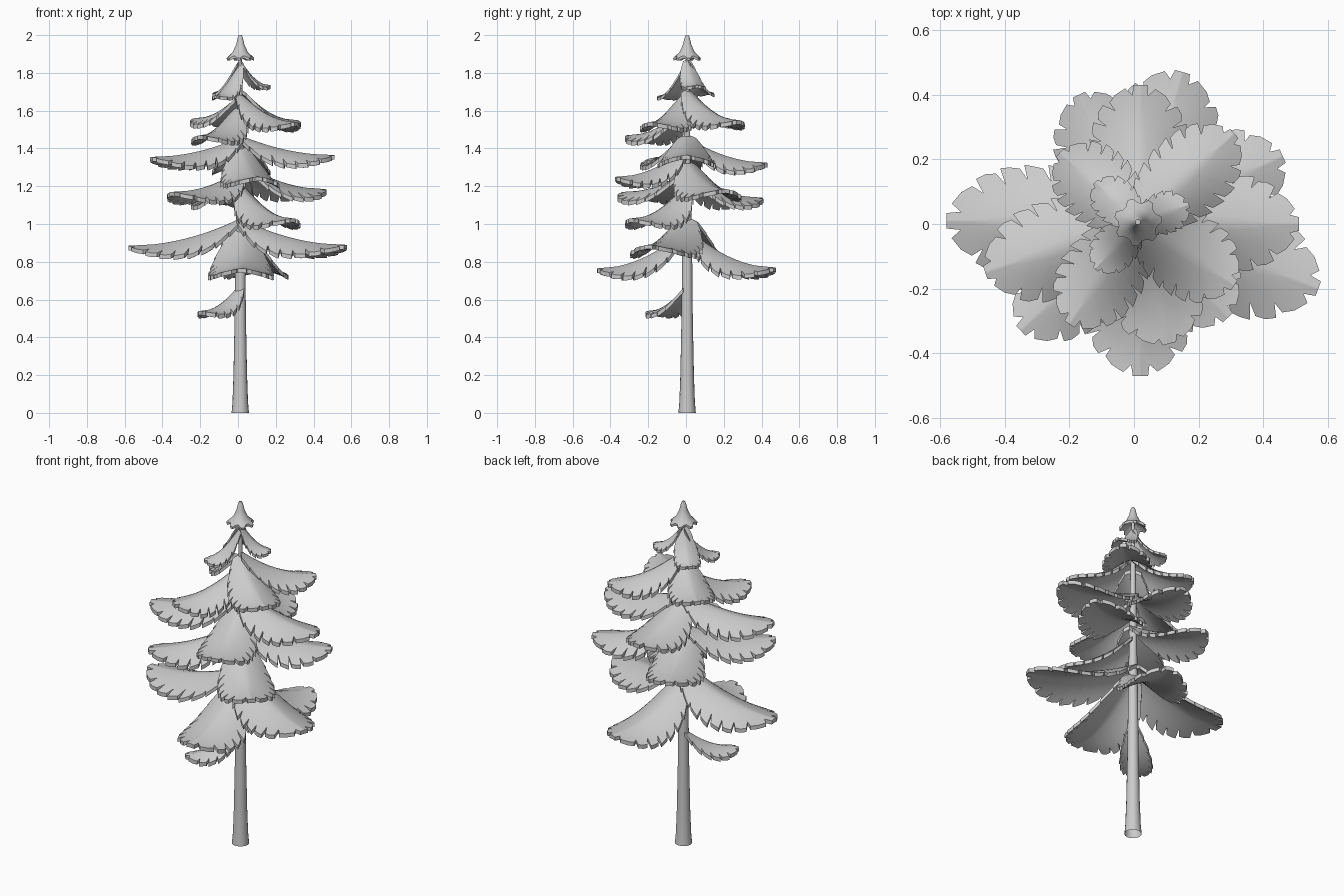
import bpy, bmesh, math, random

if "Cube" in bpy.data.objects:
    bpy.data.objects.remove(bpy.data.objects["Cube"])

random.seed(4)
CX, CY = 0.012, 0.006


def finish(name, bm, angle=35):
    bmesh.ops.recalc_face_normals(bm, faces=bm.faces)
    me = bpy.data.meshes.new(name)
    bm.to_mesh(me)
    bm.free()
    ob = bpy.data.objects.new(name, me)
    bpy.context.collection.objects.link(ob)
    bpy.ops.object.select_all(action='DESELECT')
    ob.select_set(True)
    bpy.context.view_layer.objects.active = ob
    bpy.ops.object.shade_smooth_by_angle(angle=math.radians(angle))
    return ob


def lathe(name, profile, sides, jag=None, capped=True):
    """Spin (radius, z) points round the trunk axis; jag(ring, side) scales the radius."""
    bm = bmesh.new()
    rings = []
    for i, (r, z) in enumerate(profile):
        ring = []
        for k in range(sides):
            a = 2 * math.pi * k / sides
            s, dz = jag(i, k) if jag else (1, 0)
            ring.append(bm.verts.new((CX + r * s * math.cos(a), CY + r * s * math.sin(a), z + dz)))
        rings.append(ring)
    for a, b in zip(rings, rings[1:]):
        for k in range(sides):
            n = (k + 1) % sides
            bm.faces.new((a[k], a[n], b[n], b[k]))
    if capped:
        bm.faces.new(rings[0])
        bm.faces.new(rings[-1])
    return finish(name, bm)


# outline half-width along the branch (fraction of length, fraction of max width)
OUTLINE = [(0, .34), (.1, .60), (.25, .86), (.45, 1), (.65, 1), (.8, .85), (.92, .54), (1, .14)]


def outline(u):
    for (a, wa), (b, wb) in zip(OUTLINE, OUTLINE[1:]):
        if u <= b:
            return wa + (wb - wa) * (u - a) / (b - a)
    return OUTLINE[-1][1]


def side_rows(teeth):
    """Vein rows: (position, reach), reach < 1 where a notch is cut."""
    rows = [(0, 1)]
    for i in range(teeth):
        u0, d = i / teeth, .97 / teeth
        cut = random.uniform(.70, .82) + (.1 if i < 2 else 0)
        rows += [(u0 + .4 * d, 1.0), (u0 + .76 * d, 1.03), (u0 + .88 * d, cut)]
        if i < teeth - 1:
            rows.append((u0 + 1.02 * d, .96))
    rows.append((1, 1))
    return rows


def branch(name, tx, ty, z0, z1, w):
    """Drooping, arched bough with a toothed rim and a crease at the tip."""
    dx, dy = tx - CX, ty - CY
    length = math.hypot(dx, dy)
    dx, dy = dx / length, dy / length
    thick = 0.022 if length > .25 else 0.016
    rows = side_rows(8 if length > .3 else 6)
    cols = (0, .15, .4, .62, .82, 1)

    def place(u, reach, c, side, down):
        ridge = 1 if u == 1 else .8 * u               # veins sweep towards the tip
        f = c * (1 - (1 - reach) * c)
        lon = ridge + f * (u - ridge)
        lat = f * outline(u) * w
        q = min(lon, 1)
        z = z0 - (z0 - z1) * (1 - (1 - q) ** 2)
        z -= (.78 - .58 * q) * w * (lat / w) ** (1.75 - .5 * q)
        z -= down * thick
        x = lon * length
        return (CX + dx * x - dy * lat * side, CY + dy * x + dx * lat * side, z)

    bm = bmesh.new()
    top, low = [], []
    for u, reach in rows:
        for store, down in ((top, 0), (low, 1)):
            right = [place(u, reach, c, -1, down) for c in reversed(cols[1:])]
            left = [place(u, reach, c, 1, down) for c in cols]
            store.append([bm.verts.new(p) for p in right + left])
    n = len(top[0])
    for i in range(len(rows) - 1):
        for j in range(n - 1):
            for g in (top, low):
                bm.faces.new((g[i][j], g[i][j + 1], g[i + 1][j + 1], g[i + 1][j]))
        for j in (0, n - 1):
            bm.faces.new((top[i][j], top[i + 1][j], low[i + 1][j], low[i][j]))
    for i in (0, -1):
        for j in range(n - 1):
            bm.faces.new((top[i][j], top[i][j + 1], low[i][j + 1], low[i][j]))
    return finish(name, bm)


# tip x, tip y, root z, tip z, half width
BRANCHES = [
    (-.20, -.20, .67, .54, .085),
    # lowest tier
    (-.58, .01, 1.03, .885, .17), (.57, -.20, 1.03, .89, .17),
    (.02, -.47, .98, .765, .17), (.15, .47, .98, .77, .17),
    # second tier
    (.29, -.29, 1.20, 1.03, .15), (-.35, -.33, 1.28, 1.17, .15),
    (-.17, .40, 1.27, 1.14, .15), (.46, .21, 1.33, 1.185, .16),
    # third tier
    (.11, -.37, 1.41, 1.25, .15), (.51, 0, 1.47, 1.365, .15),
    (-.46, -.15, 1.46, 1.355, .15), (.02, .43, 1.46, 1.325, .15),
    # fourth tier
    (-.20, -.31, 1.62, 1.47, .13), (.31, -.19, 1.69, 1.54, .13),
    (.31, .28, 1.71, 1.55, .13), (-.23, .22, 1.68, 1.56, .12),
    # small boughs under the top
    (-.12, -.14, 1.85, 1.68, .07), (.17, .06, 1.87, 1.735, .065),
    (-.12, .13, 1.86, 1.70, .07),
]
for k, b in enumerate(BRANCHES):
    branch(f"branch_{k + 1:02d}", *b)

# trunk
lathe("trunk", [(.046, 0), (.041, .06), (.036, .2), (.030, .5), (.027, .8),
                (.021, 1.2), (.014, 1.6), (.008, 1.92)], 16, capped=False)


# pointed crown with a toothed skirt
def jag(i, k):
    if i in (4, 5):
        return (1.06, -.006) if k % 4 < 2 else (.86, .004)
    return (1, 0)


lathe("crown", [(.008, 2.0), (.014, 1.985), (.022, 1.95), (.040, 1.91), (.070, 1.885),
                (.068, 1.871), (.04, 1.888), (.008, 1.91)], 28, jag)
